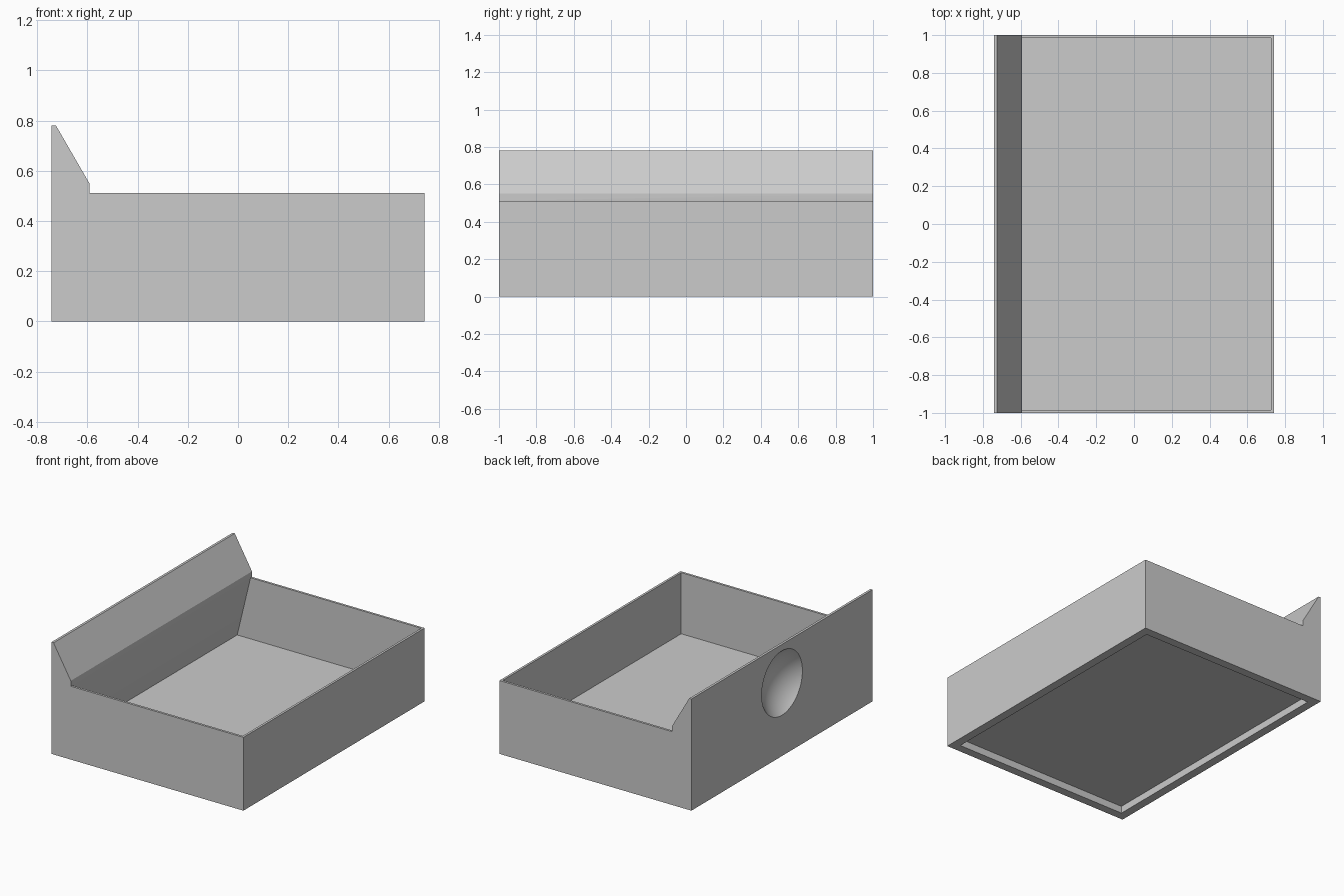
import bpy
import bmesh
import math
from mathutils import Matrix

default = bpy.data.objects.get("Cube")
if default:
    bpy.data.objects.remove(default, do_unlink=True)

grey = bpy.data.materials.new("plain grey")
grey.use_nodes = True
colour = (0.6, 0.6, 0.6, 1)
grey.diffuse_color = colour
grey.node_tree.nodes["Principled BSDF"].inputs["Base Color"].default_value = colour

HALF_X, HALF_Y, RIM = 0.742, 1.0, 0.512
WALL = 0.016


def make_object(name, bm):
    bmesh.ops.recalc_face_normals(bm, faces=bm.faces)
    mesh = bpy.data.meshes.new(name)
    bm.to_mesh(mesh)
    bm.free()
    mesh.materials.append(grey)
    obj = bpy.data.objects.new(name, mesh)
    bpy.context.collection.objects.link(obj)
    return obj


def prism(name, profile, half_length):
    """Extrude an x-z profile along y."""
    bm = bmesh.new()
    face = bm.faces.new([bm.verts.new((x, -half_length, z)) for x, z in profile])
    new = bmesh.ops.extrude_face_region(bm, geom=[face])["geom"]
    verts = [v for v in new if isinstance(v, bmesh.types.BMVert)]
    bmesh.ops.translate(bm, verts=verts, vec=(0, 2 * half_length, 0))
    return make_object(name, bm)


def carve(body, cutter):
    cutter.hide_render = True
    mod = body.modifiers.new(cutter.name, "BOOLEAN")
    mod.operation = "DIFFERENCE"
    mod.solver = "EXACT"
    mod.object = cutter
    bpy.context.view_layer.objects.active = body
    bpy.ops.object.modifier_apply(modifier=mod.name)
    bpy.data.objects.remove(cutter, do_unlink=True)


# Tray body with the raised sloping lip on one long side
tray = prism("tray", [(-HALF_X, 0), (HALF_X, 0), (HALF_X, RIM), (-0.592, RIM),
                      (-0.592, 0.55), (-0.725, 0.78), (-HALF_X, 0.78)], HALF_Y)

# Open cavity, undercut beneath the lip
inner = HALF_X - WALL
carve(tray, prism("cavity_cutter", [(-0.695, 0.085), (inner, 0.085), (inner, 0.7),
                                    (-0.4, 0.7), (-0.592, RIM)], HALF_Y - WALL))

# Shallow recess underneath
foot = HALF_X - 0.06
carve(tray, prism("base_cutter", [(-foot, -0.1), (foot, -0.1), (foot, 0.05),
                                  (-foot, 0.05)], HALF_Y - 0.06))

# Round finger dimple in the outside of the tall wall
radius, depth = 0.225, 0.1
ball = (radius ** 2 + depth ** 2) / (2 * depth)
bm = bmesh.new()
place = (Matrix.Translation((-HALF_X + depth - ball, 0, 0.51))
         @ Matrix.Rotation(math.pi / 2, 4, "Y"))
bmesh.ops.create_uvsphere(bm, u_segments=64, v_segments=48, radius=ball, matrix=place)
carve(tray, make_object("dimple_cutter", bm))

# Smooth the dimple, keep the box edges sharp
bpy.ops.object.select_all(action="DESELECT")
tray.select_set(True)
bpy.context.view_layer.objects.active = tray
bpy.ops.object.shade_smooth_by_angle(angle=math.radians(25))
